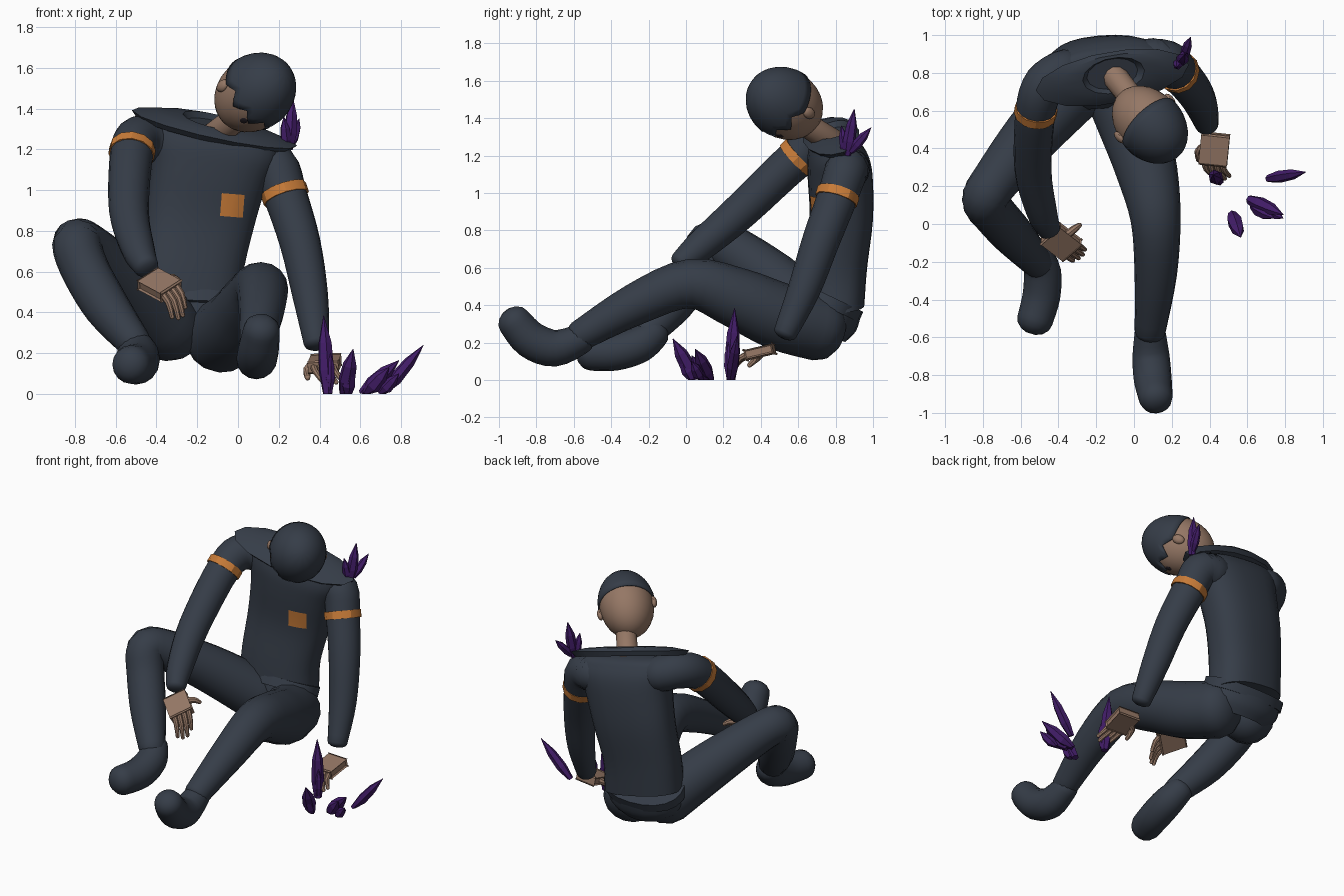
import bpy, bmesh, math
from mathutils import Vector, Matrix

if "Cube" in bpy.data.objects:
    bpy.data.objects.remove(bpy.data.objects["Cube"])

def material(name, rgb):
    m = bpy.data.materials.new(name)
    m.diffuse_color = (*rgb, 1)
    m.use_nodes = True
    m.node_tree.nodes["Principled BSDF"].inputs["Base Color"].default_value = m.diffuse_color
    return m

NAVY = material("navy cloth", (0.036, 0.046, 0.064))
SKIN = material("skin", (0.30, 0.185, 0.13))
ORANGE = material("orange trim", (0.58, 0.20, 0.04))
PURPLE = material("purple crystal", (0.055, 0.012, 0.14))
DARK = material("dark eye", (0.02, 0.015, 0.02))

def finish(name, bm, mat, angle=40):
    bmesh.ops.recalc_face_normals(bm, faces=bm.faces)
    me = bpy.data.meshes.new(name)
    bm.to_mesh(me)
    bm.free()
    me.materials.append(mat)
    if angle:
        me.polygons.foreach_set("use_smooth", [True] * len(me.polygons))
        me.set_sharp_from_angle(angle=math.radians(angle))
    ob = bpy.data.objects.new(name, me)
    bpy.context.collection.objects.link(ob)
    return ob

def spline(pts, n):
    """Catmull-Rom through points of any length, n steps per span."""
    if n < 2:
        return pts
    ext = [pts[0]] + pts + [pts[-1]]
    out = []
    for i in range(len(pts) - 1):
        for k in range(n):
            t = k / n
            out.append([0.5 * (2*b + (c-a)*t + (2*a-5*b+4*c-d)*t*t + (3*b-a-3*c+d)*t**3)
                        for a, b, c, d in zip(*ext[i:i + 4])])
    return out + [pts[-1]]

def tube(name, path, mat, sides=16, n=4, ref=(1, 0, 0), cap=(1, 1), angle=40, axis=None, square=1):
    """Loft of elliptic rings; path points are x, y, z, radius[, second radius]."""
    path = spline([list(p) if len(p) == 5 else list(p) + [p[3]] for p in path], n)
    ref = Vector(ref)
    pos = [Vector(p[:3]) for p in path]
    rows = []
    for i, p in enumerate(path):
        t = Vector(axis) if axis else pos[min(i + 1, len(pos) - 1)] - pos[max(i - 1, 0)]
        rows.append((pos[i], t.normalized(), p[3], p[4]))
    # rounded ends
    for end, sign in ((0, -1), (-1, 1)):
        c, t, a, b = rows[end]
        if cap[end]:
            extra = [(c + t * sign * min(a, b) * math.sin(v) * cap[end], t, a * math.cos(v), b * math.cos(v))
                     for v in (0.45, 0.9, 1.3)]
            rows = extra[::-1] + rows if end == 0 else rows + extra
    bm = bmesh.new()
    rings = []
    power = lambda v: math.copysign(abs(v) ** square, v)
    for c, t, a, b in rows:
        s = (ref - t * ref.dot(t)).normalized()
        u = t.cross(s)
        rings.append([bm.verts.new(c + s * a * power(math.cos(w)) + u * b * power(math.sin(w)))
                      for w in (2 * math.pi * k / sides for k in range(sides))])
    for r, q in zip(rings, rings[1:]):
        for k in range(sides):
            j = (k + 1) % sides
            bm.faces.new((r[k], r[j], q[j], q[k]))
    bm.faces.new(rings[0])
    bm.faces.new(rings[-1])
    return finish(name, bm, mat, angle)

def frame(x, y, z, loc):
    m = Matrix((x, y, z)).transposed().to_4x4()
    m.translation = loc
    return m

def ball(name, matrix, size, mat, seg=24):
    bm = bmesh.new()
    bmesh.ops.create_uvsphere(bm, u_segments=seg, v_segments=seg // 2, radius=1)
    bm.transform(matrix @ Matrix.Diagonal((*size, 1)))
    return finish(name, bm, mat)

# Torso, belt and pelvis
torso = tube("torso", [(-.235, .785, .40, .26, .165), (-.23, .80, .60, .255, .165), (-.19, .83, .85, .27, .165),
                       (-.145, .825, 1.07, .29, .17), (-.12, .815, 1.19, .32, .16), (-.115, .80, 1.265, .32, .13)],
             NAVY, 28, ref=(1, .1, -.17), cap=(0, .25), axis=(.17, -.05, 1), square=.8)
tube("belt", [(-.235, .765, .385, .28, .175), (-.235, .79, .44, .28, .175)], NAVY, 20, 1, cap=(0, 0),
     axis=(0, .43, .9), square=.9, angle=30)
tube("pelvis", [(-.235, .785, .42, .265, .165), (-.23, .76, .32, .26, .16), (-.22, .73, .25, .2, .13)],
     NAVY, 20, cap=(0, .3), axis=(0, .35, .9))

# Wide tilted collar with a neck opening
NORMAL = Vector((.25, -.33, .91)).normalized()
MID = Vector((-.115, .775, 1.305))
def collar_ring(up, rx, ry, back=0):
    return (*(MID + NORMAL * up + Vector((0, back, back * .4))), rx, ry)
tube("collar", [collar_ring(-.03, .39, .13), collar_ring(0, .42, .148), collar_ring(.022, .30, .125, .01),
                collar_ring(.028, .17, .1, .02), collar_ring(-.0, .14, .085, .02)],
     NAVY, 14, 1, ref=(1, .17, -.22), cap=(0, 0), angle=30, axis=NORMAL)

# Sleeves with bands
tube("right_sleeve", [(-.37, .81, 1.23, .115), (-.47, .74, 1.255, .115), (-.52, .60, 1.19, .107), (-.535, .29, .90, .098),
                      (-.49, .07, .71, .082), (-.45, -.03, .625, .062)], NAVY, cap=(1, .5))
tube("left_sleeve", [(.09, .87, 1.13, .115), (.18, .855, 1.115, .115), (.23, .81, .98, .108), (.305, .72, .74, .1),
                     (.355, .63, .48, .087), (.385, .53, .25, .063)], NAVY, cap=(1, .5))
tube("right_band", [(-.517, .615, 1.205, .114), (-.523, .58, 1.172, .114)], ORANGE, 12, 1, cap=(0, 0), angle=30)
tube("left_band", [(.222, .816, 1.005, .116), (.237, .802, .96, .116)], ORANGE, 12, 1, cap=(0, 0), angle=30)

# Trouser legs and boots
tube("right_leg", [(-.34, .69, .33, .17), (-.55, .46, .54, .15), (-.74, .22, .715, .125), (-.79, .13, .73, .122),
                   (-.745, .06, .6, .118), (-.64, -.06, .42, .112), (-.515, -.2, .26, .085)], NAVY, ref=(.6, -.7, .1))
tube("left_leg", [(-.09, .72, .28, .18), (0, .5, .34, .18), (.07, .27, .44, .162), (.115, .02, .515, .132),
                  (.115, -.27, .405, .112), (.085, -.57, .235, .082)], NAVY, cap=(.7, .6))
tube("right_boot", [(-.515, -.17, .25, .085), (-.485, -.25, .19, .098), (-.49, -.38, .15, .1), (-.525, -.51, .145, .095)],
     NAVY, cap=(.8, .8))
tube("left_boot", [(.085, -.56, .22, .08), (.09, -.70, .17, .098), (.10, -.83, .215, .1), (.115, -.92, .315, .09)],
     NAVY, cap=(.8, .8))

# Chest patch, wrapped on the torso
bm = bmesh.new()
bmesh.ops.create_grid(bm, x_segments=6, y_segments=6, size=.056)
bm.transform(Matrix.Translation((-.028, .4, .925)) @ Matrix.Rotation(.08, 4, 'Y') @ Matrix.Rotation(math.pi / 2, 4, 'X'))
patch = finish("chest_patch", bm, ORANGE)
w = patch.modifiers.new("wrap", 'SHRINKWRAP')
w.target = torso
w.wrap_method = 'PROJECT'
w.use_project_y = True
w.use_negative_direction = w.use_positive_direction = True
w.offset = .006

# Head frame: x to one ear, y to the face, z to the crown
C = Vector((.08, .53, 1.475))
crown = Vector((.62, -.66, .40)).normalized()
ear = Vector((-.75, -.58, .25))
ear = (ear - crown * ear.dot(crown)).normalized()
face = crown.cross(ear)
HEAD = frame(ear, face, crown, C)
ball("head", HEAD, (.17, .184, .232), SKIN, 32)
tube("neck", [(-.11, .79, 1.27, .07), (.0, .65, 1.36, .065)], SKIN, 12, 1)
for side, s in (("right", 1), ("left", -1)):
    ball(side + "_ear", HEAD @ Matrix.Translation((s * .172, -.01, -.035)), (.02, .03, .04), SKIN, 12)
    d = Vector((s * .42, .9, -.05)).normalized()
    spot = Vector((d.x * .172, d.y * .185, d.z * .232))
    eye = HEAD @ Matrix.Translation(spot) @ d.to_track_quat('Z', 'Y').to_matrix().to_4x4()
    ball(side + "_eye", eye, (.018, .022, .004), DARK, 12)

# Hair cap with a jagged fringe
bm = bmesh.new()
SEG = 40
rings = []
for v in range(9):
    ring = []
    for k in range(SEG):
        a = 2 * math.pi * k / SEG
        low = (.0, .11, .22, .11)[k % 4] if math.sin(a) > -.15 else .0
        e = low + (1.5 - low) * v / 8
        ring.append(bm.verts.new((.18 * math.cos(e) * math.cos(a), .192 * math.cos(e) * math.sin(a), .24 * math.sin(e))))
    rings.append(ring)
for r, q in zip(rings, rings[1:]):
    for k in range(SEG):
        j = (k + 1) % SEG
        bm.faces.new((r[k], r[j], q[j], q[k]))
bm.faces.new(rings[-1])
bm.transform(HEAD)
hair = finish("hair", bm, NAVY)
thick = hair.modifiers.new("thickness", 'SOLIDIFY')
thick.thickness = .012

def hand(name, center, along, across, finger, thumb, thumb_side):
    """Box palm, four bent fingers and a thumb."""
    center, finger, thumb = Vector(center), Vector(finger), Vector(thumb)
    y = Vector(along).normalized()
    x = Vector(across)
    x = (x - y * x.dot(y)).normalized()
    bm = bmesh.new()
    bmesh.ops.create_cube(bm, size=1)
    bm.transform(frame(x, y, x.cross(y), center) @ Matrix.Diagonal((.135, .155, .05, 1)))
    bmesh.ops.bevel(bm, geom=bm.edges[:], offset=.008, segments=1, affect='EDGES')
    finish(name + "_palm", bm, SKIN, 30)
    for i in range(4):
        base = center + y * .065 + x * (i - 1.5) * .032
        length = (.85, 1, 1, .8)[i]
        mid = base + (y * .035 + finger * .3) * length
        tip = mid + finger * .7 * length
        tube(f"{name}_finger_{i + 1}", [(*base, .017), (*mid, .016), (*tip, .012)], SKIN, 8, 2, ref=x)
    base = center + x * thumb_side * .055 - y * .01
    mid = base + x * thumb_side * .02 + thumb * .4
    tube(name + "_thumb", [(*base, .022), (*mid, .02), (*(base + thumb), .014)], SKIN, 8, 2, ref=(.3, .2, 1))

hand("right_hand", (-.385, -.095, .535), (.13, -.1, -.07), (.1, .08, .06), (.03, -.02, -.115), (.065, .05, -.01), 1)
hand("left_hand", (.425, .395, .15), (-.015, -.15, -.035), (.13, -.035, .0), (.05, -.055, -.07), (-.03, -.07, -.07), -1)

# Crystal shards: base, tip, radius
SHARDS = [((.44, .24, .0), (.42, .26, .385), .04), ((.45, .23, .02), (.455, .225, .2), .025),
          ((.52, .05, .0), (.565, -.07, .22), .042), ((.54, .03, .0), (.545, -.03, .14), .035),
          ((.61, .13, .0), (.79, .05, .165), .04), ((.63, .1, .0), (.74, .03, .13), .04),
          ((.70, .08, .0), (.79, .03, .1), .03), ((.71, .24, .0), (.91, .275, .24), .033),
          ((.25, .86, 1.2), (.27, .9, 1.45), .034), ((.26, .88, 1.22), (.30, .99, 1.35), .027),
          ((.24, .86, 1.2), (.225, .83, 1.36), .028)]
for i, (a, b, r) in enumerate(SHARDS):
    a, b = Vector(a), Vector(b)
    pts = [(*a.lerp(b, t), r * k) for t, k in ((0, .6), (.3, 1), (.65, .85), (1, .04))]
    shard = tube(f"crystal_{i + 1}", pts, PURPLE, 6, 1, ref=(.7, .6, .1), cap=(0, 0), angle=0)
    for vert in shard.data.vertices:
        vert.co.z = max(vert.co.z, 0)
